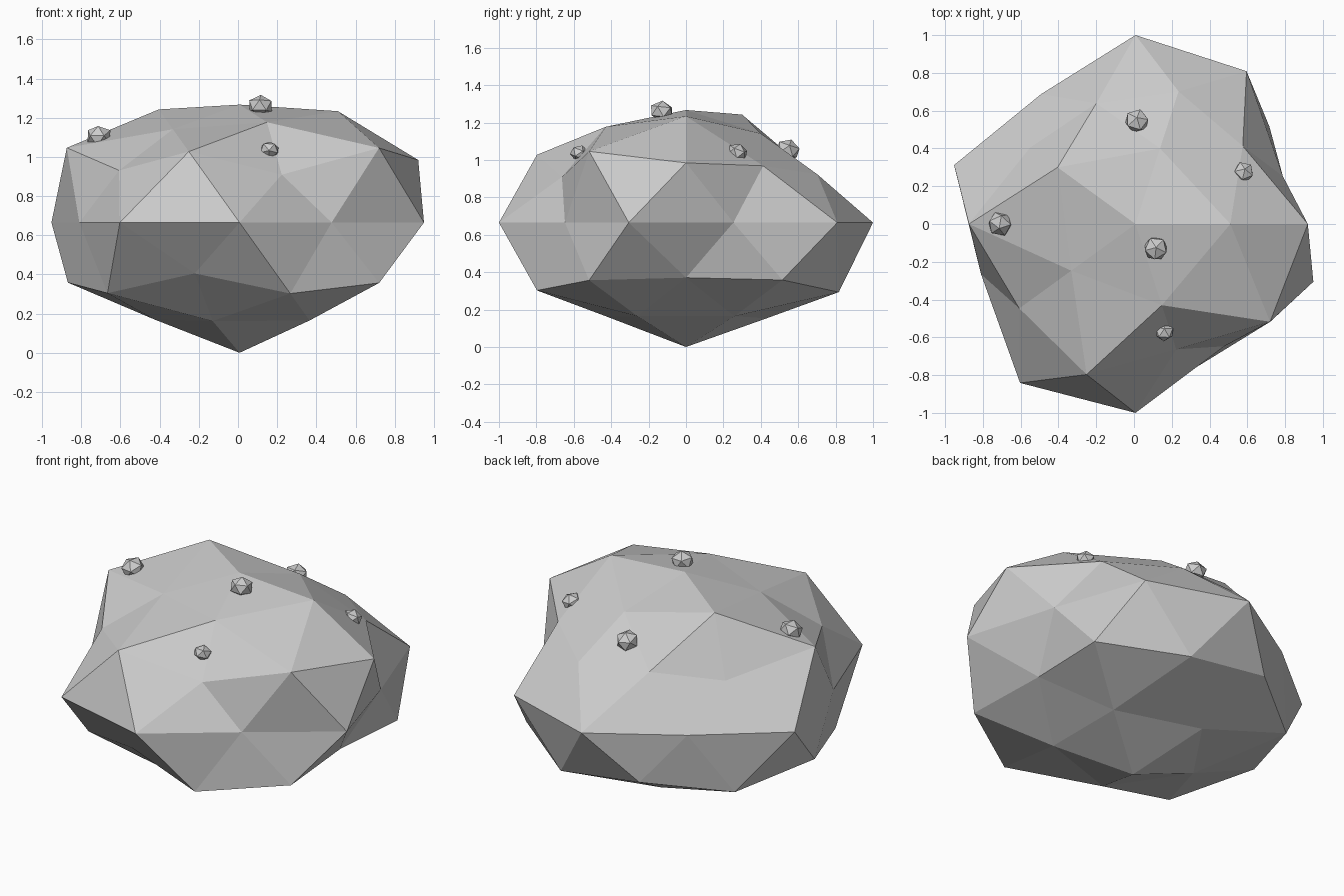
import bpy, bmesh, math
from mathutils import Vector

if "Cube" in bpy.data.objects:
    bpy.data.objects.remove(bpy.data.objects["Cube"])

CENTRE = Vector((0.008, 0, 0.665))
SQUASH = 0.7

# Radial factor per vertex, ring by ring from bottom to top,
# counter-clockwise from +x within each ring
RINGS = [
    [0.95],
    [0.84, 0.86, 0.83, 0.845, 0.84],
    [0.80, 1.01, 1.0, 0.98, 0.985],
    [0.98, 0.96, 0.98, 0.83, 0.985],
    [0.82, 1.0, 1.0, 0.85, 1.01, 0.86, 1.04, 1.0, 0.8, 0.99],
    [1.02, 0.825, 0.77, 0.85, 0.78],
    [0.825, 0.79, 1.037, 0.985, 1.035],
    [0.955, 0.8, 0.97, 0.8, 0.86],
    [0.86],
]


def icosphere(name, subdivisions, radius=1.0):
    bm = bmesh.new()
    bmesh.ops.create_icosphere(bm, subdivisions=subdivisions, radius=radius)
    mesh = bpy.data.meshes.new(name)
    bm.to_mesh(mesh)
    bm.free()
    for p in mesh.polygons:
        p.use_smooth = False
    ob = bpy.data.objects.new(name, mesh)
    bpy.context.collection.objects.link(ob)
    return ob


def ring_key(v):
    angle = (math.atan2(v.co.y, v.co.x) + 0.05) % math.tau
    return (round(v.co.z, 2), angle)


# Boulder: squashed icosphere with dented vertices
boulder = icosphere("boulder", 2)
factors = [f for ring in RINGS for f in ring]
for v, f in zip(sorted(boulder.data.vertices, key=ring_key), factors):
    v.co = CENTRE + Vector((v.co.x, v.co.y, v.co.z * SQUASH)) * f

# Pebbles stuck on the upper surface: location, radius
PEBBLES = [
    ((0.015, 0.545, 1.055), 0.067),
    ((0.58, 0.275, 1.04), 0.057),
    ((-0.71, 0.0, 1.105), 0.068),
    ((0.115, -0.13, 1.26), 0.067),
    ((0.16, -0.57, 1.035), 0.053),
]
for i, (loc, r) in enumerate(PEBBLES):
    pebble = icosphere(f"pebble_{i + 1}", 1, r)
    pebble.location = loc
    pebble.scale.z = 0.85
    # Lean with the slope of the boulder
    pebble.rotation_euler = (-loc[1] * 0.6, loc[0] * 0.6, i * 0.7)
